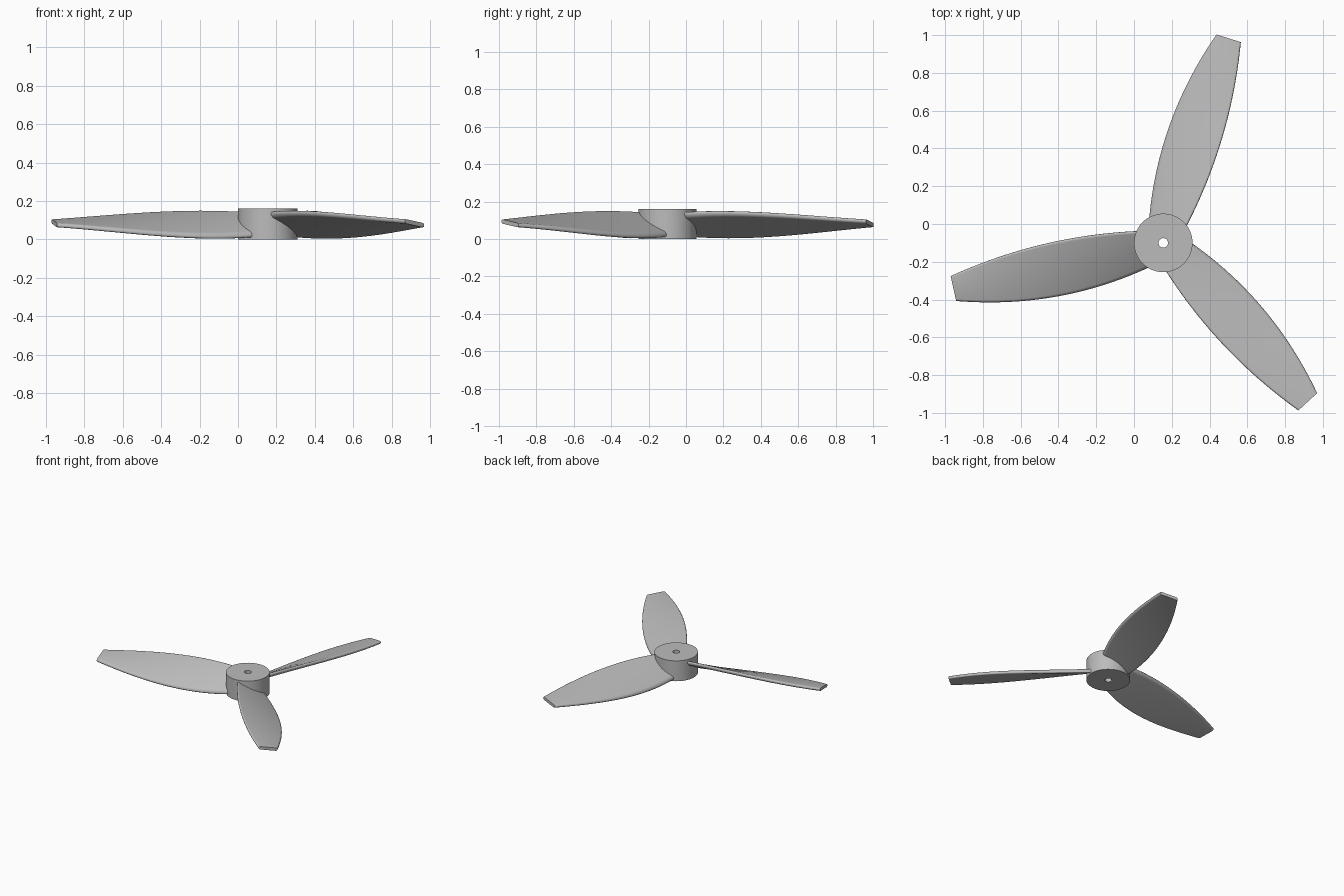
import bpy, bmesh, math
from mathutils import Matrix, Vector

cube = bpy.data.objects.get("Cube")
if cube:
    bpy.data.objects.remove(cube, do_unlink=True)

CENTRE = Vector((0.155, -0.1, 0))
HUB_RADIUS, HUB_HEIGHT, BORE = 0.155, 0.16, 0.025
ROOT, TIP = 0.07, 1.137

grey = bpy.data.materials.new("plain grey")
grey.use_nodes = True
colour = (0.5, 0.5, 0.5, 1)
grey.diffuse_color = colour
grey.node_tree.nodes["Principled BSDF"].inputs["Base Color"].default_value = colour


def loft(name, rings, closed, turn=0):
    """Skin matching rings of points; close the loft on itself or cap its ends."""
    bm = bmesh.new()
    rows = [[bm.verts.new(p) for p in ring] for ring in rings]
    n = len(rows[0])
    pairs = list(zip(rows, rows[1:]))
    if closed:
        pairs.append((rows[-1], rows[0]))
    for a, b in pairs:
        for i in range(n):
            j = (i + 1) % n
            bm.faces.new((a[i], a[j], b[j], b[i]))
    if not closed:
        bm.faces.new(rows[0])
        bm.faces.new(rows[-1])
    bmesh.ops.recalc_face_normals(bm, faces=bm.faces)
    mesh = bpy.data.meshes.new(name)
    bm.to_mesh(mesh)
    bm.free()
    mesh.materials.append(grey)
    mesh.transform(Matrix.Translation(CENTRE) @ Matrix.Rotation(turn, 4, 'Z'))
    obj = bpy.data.objects.new(name, mesh)
    bpy.context.collection.objects.link(obj)
    bpy.ops.object.select_all(action='DESELECT')
    obj.select_set(True)
    bpy.context.view_layer.objects.active = obj
    bpy.ops.object.shade_smooth_by_angle(angle=math.radians(40))
    return obj


def circle(radius, z, n=64):
    return [(radius * math.cos(math.tau * i / n), radius * math.sin(math.tau * i / n), z)
            for i in range(n)]


def blade_section(u):
    """Rounded plate section, pitched about the blade axis, at distance u from the hub."""
    low = 0.157 - 0.255 * (u - 0.53) ** 2
    high = 0.131 - 0.19 * (u - 0.58) ** 2
    slope = 0.60 - 0.385 * u
    half = 0.017 - 0.005 * u
    points = []
    for side, reach in ((1, low), (-1, high)):
        for k in range(9):
            a = math.pi / 2 - math.pi * k / 8
            v = side * (reach - half + half * math.cos(a))
            points.append((u, v, 0.083 - slope * v + side * half * math.sin(a)))
    return points


# Hub with a through bore
loft("hub", [circle(BORE, 0), circle(HUB_RADIUS, 0),
             circle(HUB_RADIUS, HUB_HEIGHT), circle(BORE, HUB_HEIGHT)], True)

# Three twisted blades
steps = 28
sections = [blade_section(ROOT + (TIP - ROOT) * i / steps) for i in range(steps + 1)]
for name, degrees in (("back_blade", 72.5), ("right_blade", 192.5), ("front_blade", 312.5)):
    loft(name, sections, False, math.radians(degrees))
